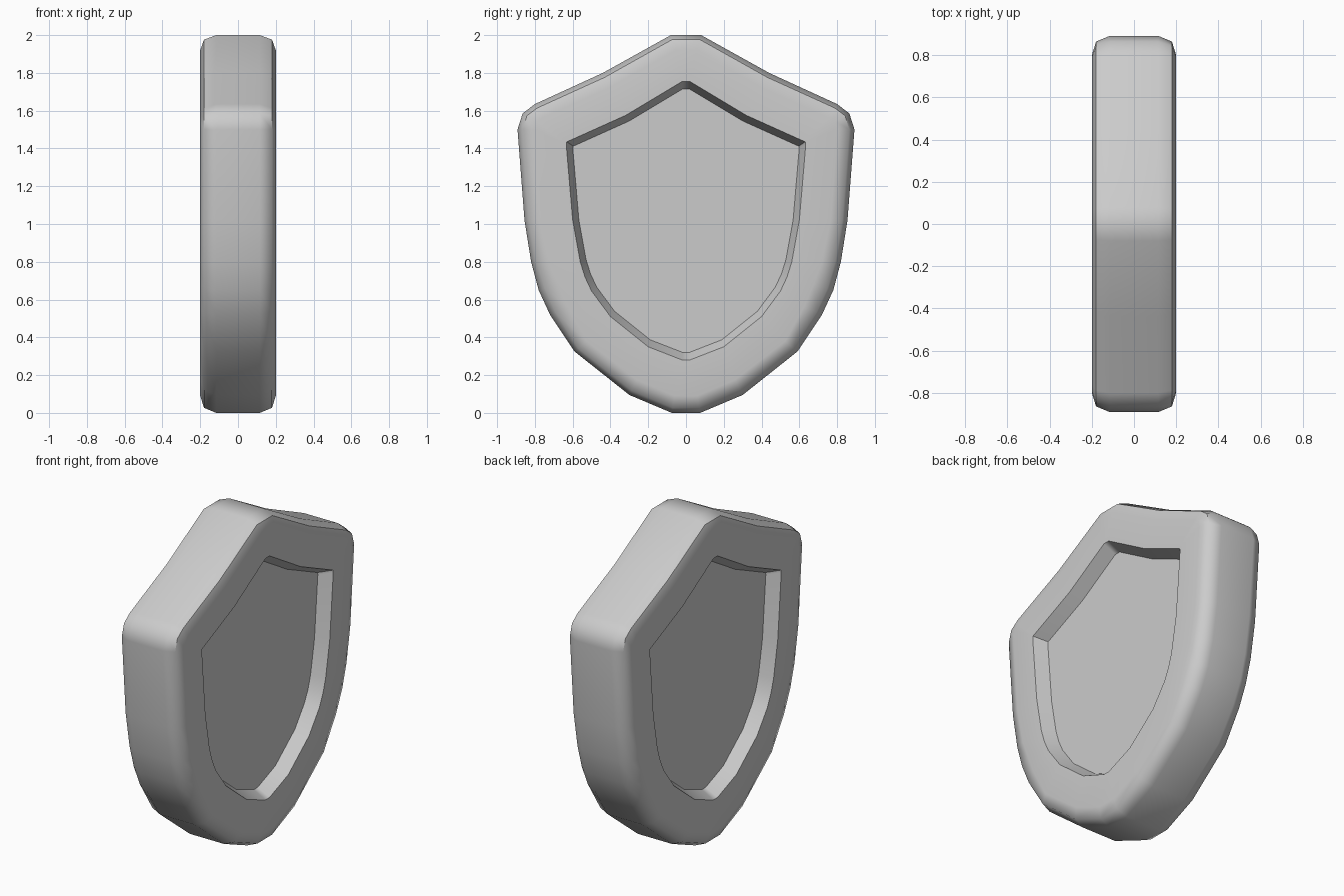
import bpy
import bmesh
import math

default_cube = bpy.data.objects.get("Cube")
if default_cube:
    bpy.data.objects.remove(default_cube, do_unlink=True)

# Half outlines as (y, z), running from the top point down to the bottom
OUTER = [(.08, 2), (.44, 1.8), (.8, 1.635), (.865, 1.585), (.892, 1.5), (.855, 1.02),
         (.82, .8), (.78, .65), (.72, .52), (.59, .325), (.3, .095), (.075, 0)]
FACE = [(.06, 1.92), (.41, 1.72), (.76, 1.565), (.79, 1.545), (.8, 1.5), (.765, 1.02),
        (.72, .8), (.675, .68), (.625, .56), (.525, .38), (.26, .175), (.06, .09)]
RECESS = [(.02, 1.755), (.32, 1.575), (.62, 1.44), (.632, 1.435), (.634, 1.42), (.6, 1.02),
          (.56, .8), (.535, .72), (.5, .645), (.4, .51), (.2, .35), (.02, .28)]

HALF_THICKNESS = .2
BEVEL_START = .115
RECESS_FLOOR = .12


def blend(first, second, factor):
    """Outline part of the way between two outlines."""
    return [(a[0] + (b[0] - a[0]) * factor, a[1] + (b[1] - a[1]) * factor)
            for a, b in zip(first, second)]


def shrink(outline, factor):
    """Outline scaled about its middle height."""
    middle = (outline[0][1] + outline[-1][1]) / 2
    return [(y * factor, middle + (z - middle) * factor) for y, z in outline]


def add_ring(bm, outline, x):
    """Closed ring made from a half outline and its mirror image."""
    mirrored = [(-y, z) for y, z in reversed(outline)]
    return [bm.verts.new((x, y, z)) for y, z in outline + mirrored]


def bridge(bm, first, second):
    count = len(first)
    for i in range(count):
        j = (i + 1) % count
        bm.faces.new((first[i], first[j], second[j], second[i]))


# Cross-section from the recess floor, over the rim, to the outer wall
section = [
    (shrink(RECESS, .945), RECESS_FLOOR),
    (RECESS, HALF_THICKNESS),
    (FACE, HALF_THICKNESS),
    (blend(OUTER, FACE, .3), .18),
    (OUTER, BEVEL_START),
]
loft = section + [(outline, -x) for outline, x in reversed(section)]

# Shield body with a recessed panel on both sides
bm = bmesh.new()
rings = [add_ring(bm, outline, x) for outline, x in loft]
for first, second in zip(rings, rings[1:]):
    bridge(bm, first, second)
bm.faces.new(rings[0])
bm.faces.new(rings[-1])
bmesh.ops.recalc_face_normals(bm, faces=bm.faces)
mesh = bpy.data.meshes.new("shield_body")
bm.to_mesh(mesh)
bm.free()

shield = bpy.data.objects.new("shield_body", mesh)
bpy.context.collection.objects.link(shield)

# Plain grey finish
grey = bpy.data.materials.new("light_grey")
grey.use_nodes = True
colour = (.6, .6, .6, 1)
grey.diffuse_color = colour
grey.node_tree.nodes["Principled BSDF"].inputs["Base Color"].default_value = colour
mesh.materials.append(grey)

# Soft bevels with crisp recess edges and flat rims
bpy.ops.object.select_all(action="DESELECT")
shield.select_set(True)
bpy.context.view_layer.objects.active = shield
bpy.ops.object.shade_smooth_by_angle(angle=math.radians(50))
weighted = shield.modifiers.new("flat_rims", "WEIGHTED_NORMAL")
weighted.keep_sharp = True
